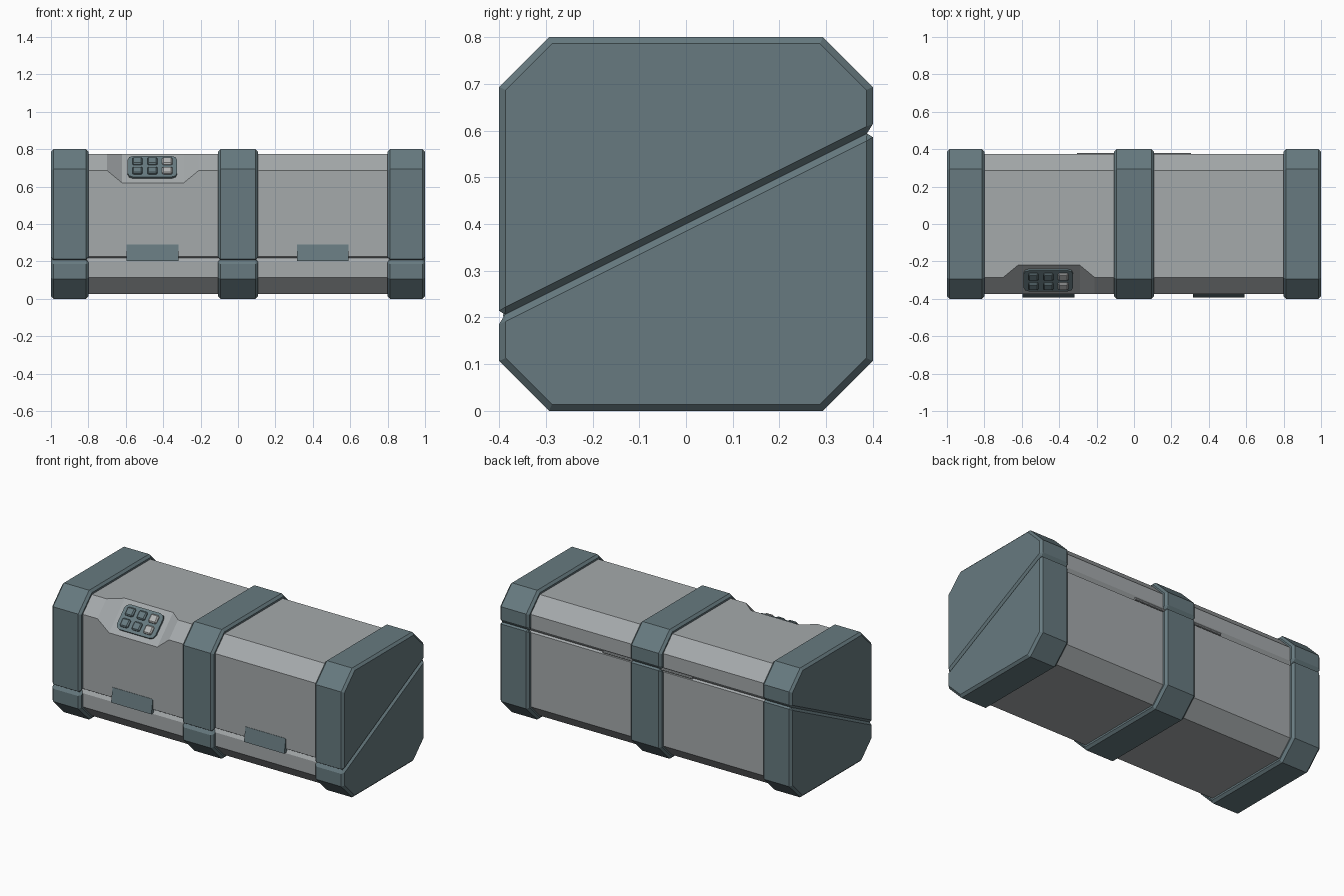
import bpy, bmesh, math
from mathutils import Vector, Matrix

if "Cube" in bpy.data.objects:
    bpy.data.objects.remove(bpy.data.objects["Cube"])


def material(name, rgb):
    m = bpy.data.materials.new(name)
    m.diffuse_color = (*rgb, 1)
    m.use_nodes = True
    m.node_tree.nodes["Principled BSDF"].inputs["Base Color"].default_value = m.diffuse_color
    return m


TEAL = material("slate_teal", (0.135, 0.195, 0.215))
GREY = material("light_grey", (0.375, 0.40, 0.41))
PALE = material("pale_key_grey", (0.45, 0.46, 0.46))


def finish(name, bm, mat, bevel=0.0, angle=58):
    bmesh.ops.recalc_face_normals(bm, faces=bm.faces)
    me = bpy.data.meshes.new(name)
    bm.to_mesh(me)
    bm.free()
    me.materials.append(mat)
    ob = bpy.data.objects.new(name, me)
    bpy.context.collection.objects.link(ob)
    if bevel:
        mod = ob.modifiers.new("edge_bevel", 'BEVEL')
        mod.width, mod.segments = bevel, 1
        mod.limit_method, mod.angle_limit = 'ANGLE', math.radians(angle)
    return ob


def half_profile(h, k, k_front=None, lower=False):
    """Chamfered square cut by the slanted split; the base is the lid turned 180 degrees."""
    kf = k if k_front is None else k_front
    pts = [(-h, -h / 2), (h, h / 2), (h, k), (k, h), (-kf, h), (-h, kf)]
    s = -1 if lower else 1
    return [(s * y, 0.4 + s * z) for y, z in pts]


def loft(name, sections, mat, bevel=0.0):
    """Skin a row of equal-sided yz profiles placed along x."""
    bm = bmesh.new()
    rings = [[bm.verts.new((x, y, z)) for y, z in prof] for x, prof in sections]
    for a, b in zip(rings, rings[1:]):
        for i in range(len(a)):
            j = (i + 1) % len(a)
            bm.faces.new((a[i], a[j], b[j], b[i]))
    bm.faces.new(rings[0])
    bm.faces.new(rings[-1])
    return finish(name, bm, mat, bevel)


def slab(name, loc, size, mat, rot=0.0, corner=0.0, bevel=0.0):
    """Box turned about x, with optional cut corners in plan."""
    bm = bmesh.new()
    bmesh.ops.create_cube(bm, size=1, matrix=Matrix.Diagonal((*size, 1)))
    if corner:
        up = [e for e in bm.edges
              if abs(e.verts[0].co.z - e.verts[1].co.z) > size[2] * 0.9]
        bmesh.ops.bevel(bm, geom=up, offset=corner, segments=2, profile=0.5,
                        affect='EDGES')
    ob = finish(name, bm, mat, bevel)
    ob.location, ob.rotation_euler = loc, (rot, 0, 0)
    return ob


# Main body: the lid's front chamfer deepens into the keypad recess
H, K, KR = 0.375, 0.286, 0.22
lid_steps = [(-0.9, K), (-0.70, K), (-0.62, KR), (-0.29, KR), (-0.21, K), (0.9, K)]
loft("body_lid", [(x, half_profile(H, K, kf)) for x, kf in lid_steps], GREY, 0.014)
base = half_profile(H, K, lower=True)
loft("body_base", [(-0.9, base), (0.9, base)], GREY, 0.014)

# Three raised bands, each split into lid and base halves
for label, x0, x1 in (("left", -1.0, -0.80), ("middle", -0.107, 0.107),
                      ("right", 0.80, 1.0)):
    for part, lower in (("lid", False), ("base", True)):
        prof = half_profile(0.4, 0.293, lower=lower)
        loft(f"{label}_band_{part}", [(x0, prof), (x1, prof)], TEAL, 0.014)

# Wedge-shaped latches over the front split
latch = [(-0.36, 0.29), (-0.377, 0.29), (-0.392, 0.202), (-0.36, 0.202)]
for label, x in (("left", -0.457), ("right", 0.453)):
    loft(f"{label}_latch", [(x - 0.138, latch), (x + 0.138, latch)], TEAL)

# Hinge pins in the rear split
for label, x in (("left", -0.2), ("right", 0.2)):
    bm = bmesh.new()
    bmesh.ops.create_cone(bm, cap_ends=True, segments=8, radius1=0.008, radius2=0.008,
                          depth=0.21, matrix=Matrix.Rotation(math.pi / 2, 4, 'Y'))
    finish(f"{label}_hinge_pin", bm, GREY).location = (x, 0.371, 0.586)

# Keypad plate and keys on the 45 degree recess
tilt = math.radians(45)
frame = Matrix.Translation((-0.458, -0.296, 0.699)) @ Matrix.Rotation(tilt, 4, 'X')
slab("keypad_plate", frame @ Vector((0, 0, 0.004)), (0.265, 0.158, 0.016), TEAL,
     tilt, corner=0.03)
for col in (-1, 0, 1):
    for row in (-1, 1):
        slab(f"key_{col + 2}_{(row + 3) // 2}",
             frame @ Vector((col * 0.08, row * 0.035, 0.016)),
             (0.054, 0.052, 0.02), PALE if col == 1 else TEAL, tilt, bevel=0.007)
